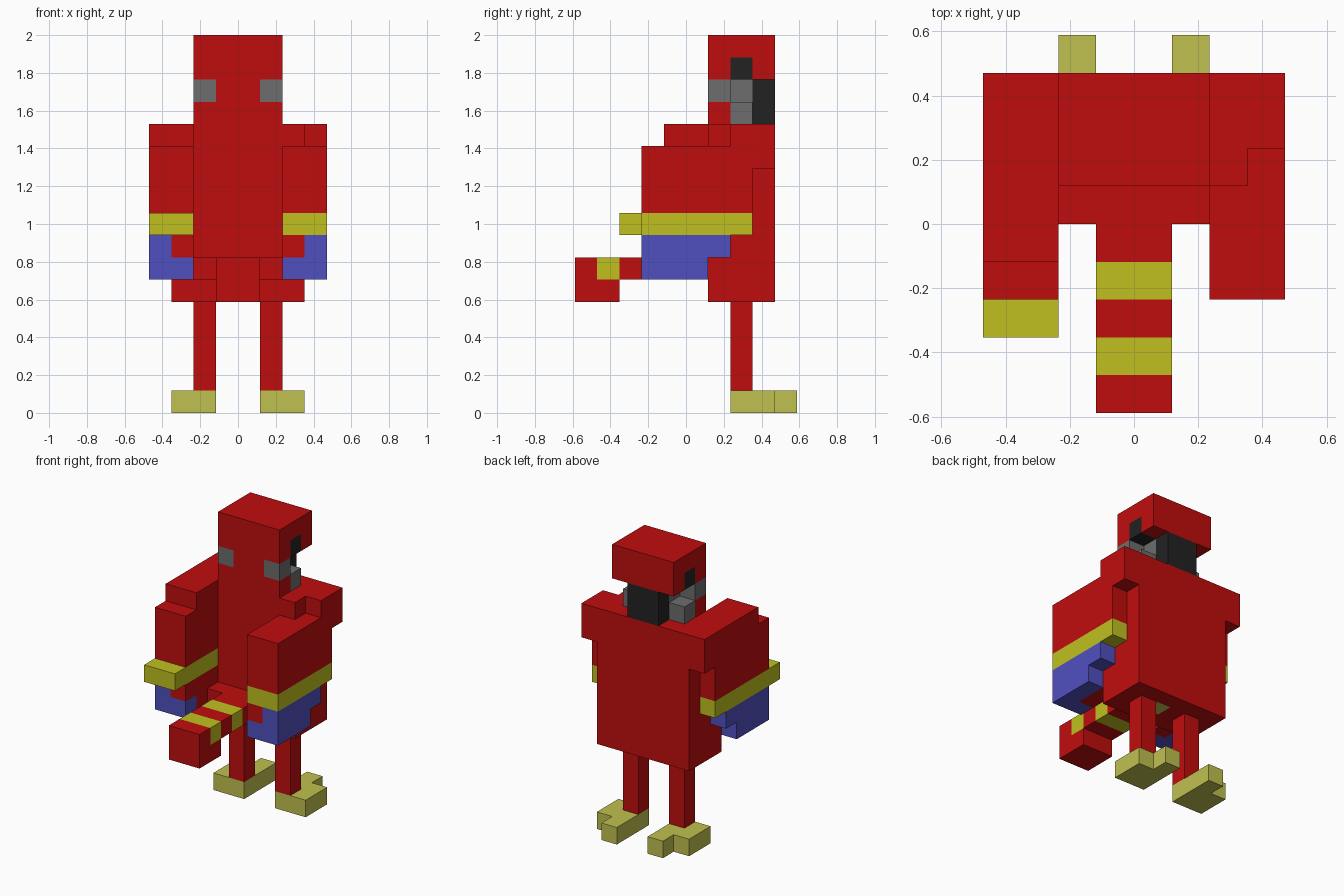
import bpy, bmesh
from mathutils import Vector

cube = bpy.data.objects.get("Cube")
if cube:
    bpy.data.objects.remove(cube, do_unlink=True)

U = 2 / 17  # size of one block


def linear(v):
    v /= 255
    return v / 12.92 if v <= 0.04045 else ((v + 0.055) / 1.055) ** 2.4


def material(name, rgb):
    m = bpy.data.materials.new(name)
    m.use_nodes = True
    col = (*[linear(c) for c in rgb], 1)
    m.diffuse_color = col
    m.node_tree.nodes["Principled BSDF"].inputs["Base Color"].default_value = col
    return m


RED, YELLOW, BLUE, KHAKI, GREY, BLACK = range(6)
MATS = [
    material("feather red", (192, 13, 13)),
    material("feather yellow", (192, 192, 32)),
    material("feather blue", (80, 80, 192)),
    material("foot khaki", (192, 192, 80)),
    material("face grey", (109, 109, 109)),
    material("beak black", (34, 34, 34)),
]


def build(name, boxes, mirror=False):
    """Join boxes (colour, x0, x1, y0, y1, z0, z1) in block units into one
    outer shell; later boxes repaint earlier ones."""
    cells = {}
    for col, x0, x1, y0, y1, z0, z1 in boxes:
        if mirror:
            x0, x1 = -x1, -x0
        for x in range(x0, x1):
            for y in range(y0, y1):
                for z in range(z0, z1):
                    cells[x, y, z] = col
    bm = bmesh.new()
    for cell, col in cells.items():
        for axis in range(3):
            for side in (0, 1):
                near = list(cell)
                near[axis] += 2 * side - 1
                if tuple(near) in cells:
                    continue
                a, b = (axis + 1) % 3, (axis + 2) % 3
                corners = []
                for da, db in ((0, 0), (1, 0), (1, 1), (0, 1)):
                    p = Vector(cell)
                    p[axis] += side
                    p[a] += da
                    p[b] += db
                    corners.append(bm.verts.new(p * U))
                f = bm.faces.new(corners if side else corners[::-1])
                f.material_index = col
    # weld the shell and merge flat areas of one colour
    bmesh.ops.remove_doubles(bm, verts=bm.verts, dist=1e-4)
    bmesh.ops.dissolve_limit(bm, angle_limit=0.01, verts=bm.verts,
                             edges=bm.edges, delimit={'MATERIAL'})
    me = bpy.data.meshes.new(name)
    bm.to_mesh(me)
    bm.free()
    for m in MATS:
        me.materials.append(m)
    ob = bpy.data.objects.new(name, me)
    bpy.context.collection.objects.link(ob)
    return ob


# Body with the ledge above the tail and a small patch underneath
build("body", [
    (RED, -3, 3, 1, 4, 5, 13),
    (RED, -2, 2, 0, 1, 6, 7),
    (KHAKI, 0, 1, 2, 3, 5, 6),
])

# Head: cap, face, eyes and cheeks
head = [
    (RED, -2, 2, 1, 4, 15, 17),
    (RED, -2, 2, 1, 2, 13, 15),
    (GREY, -1, 1, 2, 3, 13, 15),
]
for x in (-2, 1):
    head += [
        (GREY, x, x + 1, 1, 2, 14, 15),
        (GREY, x, x + 1, 2, 3, 13, 14),
        (BLACK, x, x + 1, 2, 3, 15, 16),
    ]
build("head", head)
build("beak", [(BLACK, -1, 1, 3, 4, 13, 15)])

# Striped tail
tail = [(RED, -1, 1, -5, 0, 6, 7), (RED, -1, 1, -5, -3, 5, 6)]
tail += [(YELLOW, -1, 1, y, y + 1, 6, 7) for y in (-2, -4)]
build("tail", tail)

# Wings, legs and feet; the right wing has a longer shoulder and band
for side, mirror, shoulder, band in (("left", False, 2, -2),
                                     ("right", True, -1, -3)):
    wing = [
        (RED, 2, 4, shoulder, 1, 12, 13),
        (RED, 3, 4, shoulder, 4, 12, 13),
        (RED, 2, 4, -2, 1, 9, 12),
        (RED, 3, 4, 1, 4, 11, 12),
        (RED, 3, 4, 1, 3, 9, 11),
        (YELLOW, 2, 4, band, 1, 8, 9),
        (YELLOW, 3, 4, 1, 3, 8, 9),
        (RED, 2, 3, -2, 1, 6, 8),
        (BLUE, 3, 4, -2, 2, 7, 8),
        (BLUE, 3, 4, -2, 1, 6, 7),
        (BLUE, 2, 3, -2, -1, 6, 7),
    ]
    build(side + "_wing", wing, mirror)
    build(side + "_leg", [(RED, 1, 2, 2, 3, 1, 5)], mirror)
    build(side + "_foot", [(KHAKI, 1, 3, 2, 4, 0, 1),
                           (KHAKI, 1, 2, 4, 5, 0, 1)], mirror)
